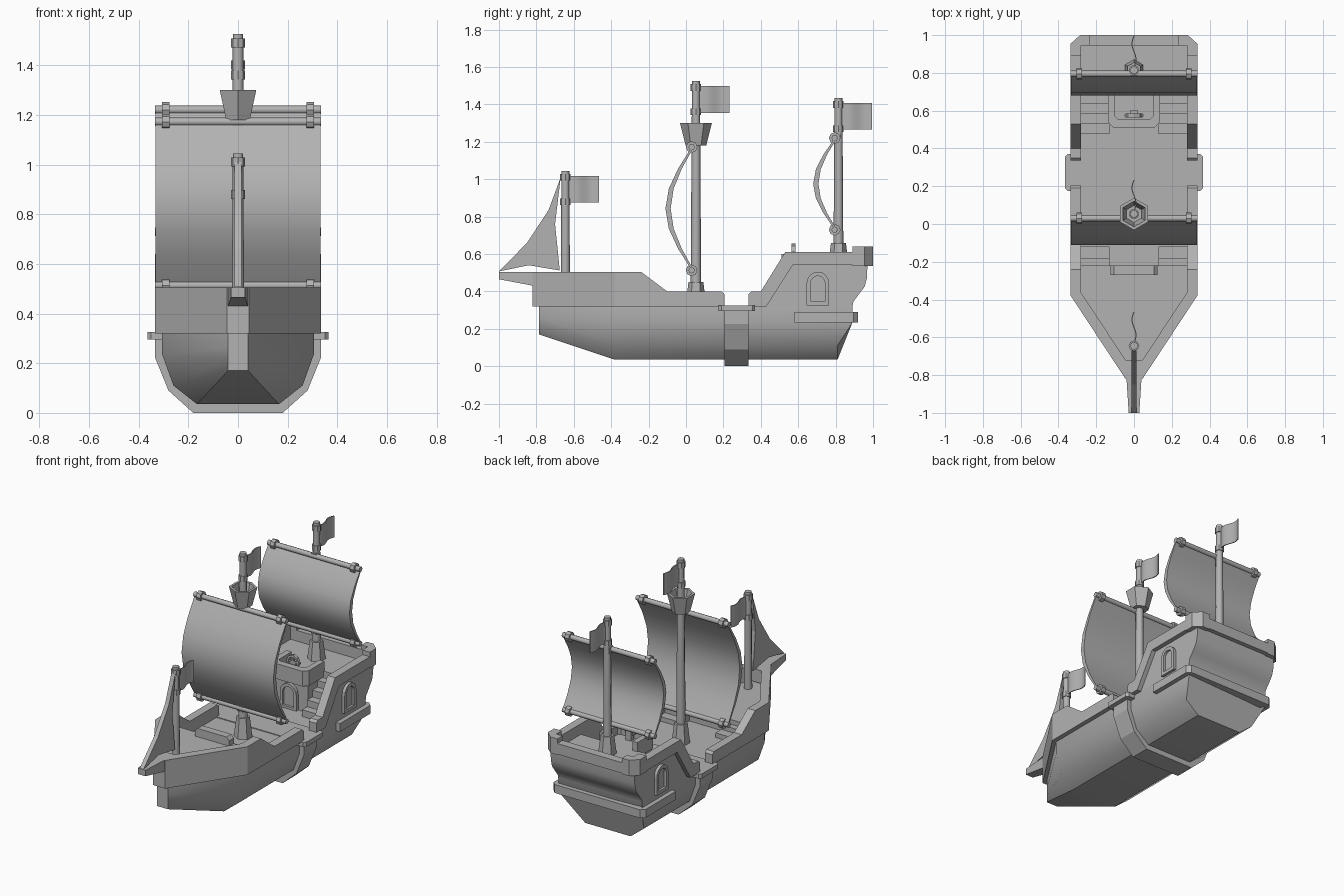
import bpy, bmesh, math

if "Cube" in bpy.data.objects:
    bpy.data.objects.remove(bpy.data.objects["Cube"])

grey = bpy.data.materials.new("plain grey")
grey.diffuse_color = (0.45, 0.45, 0.45, 1)
grey.use_nodes = True
grey.node_tree.nodes["Principled BSDF"].inputs["Base Color"].default_value = grey.diffuse_color


def mesh(name, verts, faces, smooth=None):
    me = bpy.data.meshes.new(name)
    me.from_pydata(verts, [], faces)
    bm = bmesh.new()
    bm.from_mesh(me)
    bmesh.ops.recalc_face_normals(bm, faces=bm.faces)
    bm.to_mesh(me)
    bm.free()
    me.materials.append(grey)
    ob = bpy.data.objects.new(name, me)
    bpy.context.collection.objects.link(ob)
    if smooth:
        bpy.ops.object.select_all(action='DESELECT')
        ob.select_set(True)
        bpy.context.view_layer.objects.active = ob
        bpy.ops.object.shade_smooth_by_angle(angle=math.radians(smooth))
    return ob


def loft(name, rings, smooth=None, closed=False):
    """Skin equal rings; cap the ends, or join last to first when closed."""
    n, m = len(rings[0]), len(rings)
    faces = []
    for i in range(m if closed else m - 1):
        a, b = i * n, ((i + 1) % m) * n
        faces += [(a + j, a + (j + 1) % n, b + (j + 1) % n, b + j) for j in range(n)]
    if not closed:
        faces += [tuple(range(n)), tuple(range((m - 1) * n, m * n))]
    return mesh(name, [p for r in rings for p in r], faces, smooth)


def place(axis, p, t):
    return {'x': (t, p[0], p[1]), 'y': (p[0], t, p[1]), 'z': (p[0], p[1], t)}[axis]


def prism(name, poly, axis, a, b, smooth=None):
    return loft(name, [[place(axis, p, t) for p in poly] for t in (a, b)], smooth)


def both(name, poly, a, b, smooth=None):
    """Side profile in y,z extruded in x on both sides."""
    prism("right_" + name, poly, 'x', a, b, smooth)
    prism("left_" + name, poly, 'x', -a, -b, smooth)


def box(name, x0, x1, y0, y1, z0, z1):
    return prism(name, [(x0, y0), (x1, y0), (x1, y1), (x0, y1)], 'z', z0, z1)


def sym(half):
    """Mirror a half outline across x = 0."""
    return half + [(-p[0],) + tuple(p[1:]) for p in reversed(half)]


def turned(name, profile, centre, sides, axis='z', smooth=None):
    """Lathe of (radius, height) stations."""
    rings = []
    for r, t in profile:
        c = [(centre[0] + r * math.sin(2 * math.pi * k / sides),
              centre[1] + r * math.cos(2 * math.pi * k / sides)) for k in range(sides)]
        rings.append([place(axis, p, t) for p in c])
    return loft(name, rings, smooth)


# Lower hull: bow section, full section, raked stern section
sec = [(.305, .32), (.305, .235), (.26, .11), (.165, .035)]
bow = [(.04, -.785, z) for z in (.32, .265, .215, .17)]
mid = [(x, -.38, z) for x, z in sec]
stern = [(x, y, z) for (x, z), y in zip(sec, (.89, .89, .81, .81))]
loft("lower_hull", [sym(bow), sym(mid), sym(stern)], 35)

# Midship rib and its ledge
prism("midship_rib", sym([(.335, .32), (.335, .225), (.28, .09), (.18, 0)]), 'y', .205, .335)
prism("midship_ledge", sym([(.35, .175), (.365, .19), (.365, .355), (.35, .37)]), 'z', .295, .325)

# Front bulwark: outer x, y, inner x, y, top z
st = [(.335, .205, .28, .205, .385), (.335, .19, .28, .19, .40), (.335, -.10, .28, -.10, .40),
      (.335, -.24, .28, -.24, .505), (.335, -.38, .28, -.365, .505), (.045, -.82, .004, -.78, .505)]
ring = [[(a, b, .32), (a, b, t), (c, d, t), (c, d, .32)] for a, b, c, d, t in st]
ring += [[(-x, y, z) for x, y, z in r] for r in reversed(ring)]
loft("front_bulwark", ring)

# Foredeck, its steps and the low rail
prism("foredeck", sym([(.29, -.22), (.29, -.37), (.02, -.77)]), 'z', .319, .41)
for s, n in ((1, "right"), (-1, "left")):
    box(n + "_fore_step_low", s * .13, s * .285, -.23, -.12, .319, .35)
    box(n + "_fore_step_high", s * .13, s * .285, -.23, -.18, .319, .38)
prism("foredeck_rail", sym([(.125, .40), (.125, .445), (.105, .465)]), 'y', -.27, -.22)

# Bowsprit
loft("bowsprit", [[(-w, y, z), (w, y, z), (w, y, .505), (-w, y, .505)]
                  for w, y, z in ((.045, -.72, .42), (.04, -.815, .43), (.028, -1, .465))])

# Stern body, side walls and raised rail bands
prism("stern_body", [(.69, .32), (.69, .54), (.97, .54), (.967, .47), (.955, .425), (.925, .385),
                     (.895, .345), (.89, .32)], 'x', -.305, .305, 35)
both("stair_wall", [(.42, .32), (.57, .54), (.69, .54), (.69, .32)], .28, .305)
both("stern_bulwark", [(.335, .32), (.335, .385), (.35, .40), (.40, .40), (.53, .61), (.90, .61),
                       (.90, .54), (.57, .54), (.43, .32)], .28, .335)
prism("stern_ledge", sym([(.335, .58), (.335, .895), (.31, .92)]), 'z', .235, .29)
box("stern_rail", -.24, .24, .945, 1, .54, .61)
for s, n in ((1, "right"), (-1, "left")):
    prism(n + "_stern_corner", [(s * x, y) for x, y in (
        (.335, .89), (.335, .955), (.285, 1), (.235, 1), (.235, .945), (.28, .945), (.28, .89))],
        'z', .535, .64)

# Cabin, its balcony and side stairs
box("cabin", -.13, .13, .54, .70, .319, .54)
out = sym([(.137, .70), (.137, .54), (.11, .51)])
inn = sym([(.10, .70), (.10, .57), (.085, .555)])
prism("balcony_floor", out, 'z', .50, .54)
loft("balcony_rail", [[(a[0], a[1], .53), (a[0], a[1], .60), (b[0], b[1], .60), (b[0], b[1], .53)]
                      for a, b in zip(out, inn)])
for i in range(4):
    for s, n in ((1, "right"), (-1, "left")):
        box(f"{n}_stair_{i + 1}", s * .128, s * .285, .48 + .053 * i, .70, .319, .364 + .044 * i)


# Arched frames with a recessed panel
def arch(w, z0, z1):
    pts = [(w, z0)] + [(w * math.cos(a), z1 - w + w * math.sin(a))
                       for a in [math.pi * k / 8 for k in range(9)]]
    return pts + [(-w, z0)]


def frame(name, w, z0, z1, rim, put):
    """put(u, depth, z) maps the frame onto its wall."""
    o, i = arch(w, z0, z1), arch(w - rim, z0 + rim, z1 - rim)
    loft(name + "_frame", [[put(a[0], 0, a[1]), put(a[0], 1, a[1]), put(b[0], 1, b[1]), put(b[0], 0, b[1])]
                           for a, b in zip(o, i)], closed=True)
    mesh(name + "_panel", [put(p[0], .25, p[1]) for p in i], [tuple(range(len(i)))])


for s, n in ((1, "right"), (-1, "left")):
    frame(n + "_window", .06, .325, .505, .022, lambda u, d, z, s=s: (s * (.304 + .02 * d), .705 + u, z))
frame("cabin_door", .06, .315, .485, .02, lambda u, d, z: (u, .541 - .022 * d, z))

# Steering wheel
box("wheel_post", -.02, .02, .57, .60, .53, .61)
hoop = []
for k in range(8):
    a = 2 * math.pi * k / 8
    hoop.append([(r * math.cos(a), y, .61 + r * math.sin(a))
                 for r, y in ((.032, .565), (.045, .565), (.045, .585), (.032, .585))])
loft("wheel_rim", hoop, closed=True)
box("wheel_spoke_flat", -.05, .05, .57, .58, .605, .615)
box("wheel_spoke_upright", -.005, .005, .57, .58, .565, .657)

# Masts with bases, collars and waving flags
for n, y, z0, zb, top, r in (("front", -.645, .40, .43, 1.045, .025), ("main", .053, .315, .45, 1.525, .029),
                             ("rear", .815, .535, .66, 1.435, .027)):
    turned(n + "_mast", [(r, z0), (.021, top)], (0, y), 8, smooth=50)
    if n != "front":
        turned(n + "_mast_base", [(.056, z0), (.04, zb)], (0, y), 6)
    for i, d in enumerate((.035, .165)):
        turned(f"{n}_collar_{i + 1}", [(.028, top - d - .018), (.028, top - d + .018)], (0, y), 8)
    flag = []
    for k in range(9):
        fy, fx = y + .015 + .165 * k / 8, .011 * math.sin(2 * math.pi * k / 8)
        flag.append([(fx - .003, fy, top - .17), (fx + .003, fy, top - .17),
                     (fx + .003, fy, top - .028), (fx - .003, fy, top - .028)])
    loft(n + "_flag", flag, 50)

# Crow's nest: open hexagonal cup
turned("lookout_basket", [(.055, 1.18), (.085, 1.30), (.068, 1.30), (.045, 1.20)], (0, .053), 6)

# Square sails: bulging crescents between two yards with clamps
for n, y, zl, zh, bulge in (("main", .03, .513, 1.172, .14), ("rear", .795, .73, 1.22, .115)):
    for m, z in (("lower", zl), ("upper", zh)):
        turned(f"{n}_{m}_yard", [(.017, -.335), (.017, .335)], (y, z), 8, 'x', 50)
        for s, side in ((1, "right"), (-1, "left")):
            turned(f"{n}_{m}_{side}_clamp", [(.031, s * .275), (.031, s * .305)], (y, z), 8, 'x')
        box(f"{n}_{m}_yard_tie", -.02, .02, y - .01, y + .03, z - .02, z + .02)
    lo, hi = zl + .01, zh - .01
    arc = [(math.sin(math.pi * k / 6), lo + (hi - lo) * k / 6) for k in range(7)]
    poly = [(y - .006 - (bulge - .006) * s, z) for s, z in arc]
    poly += [(y + .006 - (bulge - .022) * s, z) for s, z in reversed(arc)]
    prism(n + "_sail", poly, 'x', -.333, .333, 40)

# Triangular front sail
prism("front_sail", [(-.67, 1.01), (-.735, .835), (-.85, .66), (-1, .507), (-.84, .54),
                     (-.675, .512), (-.70, .76)], 'x', -.014, .014)
